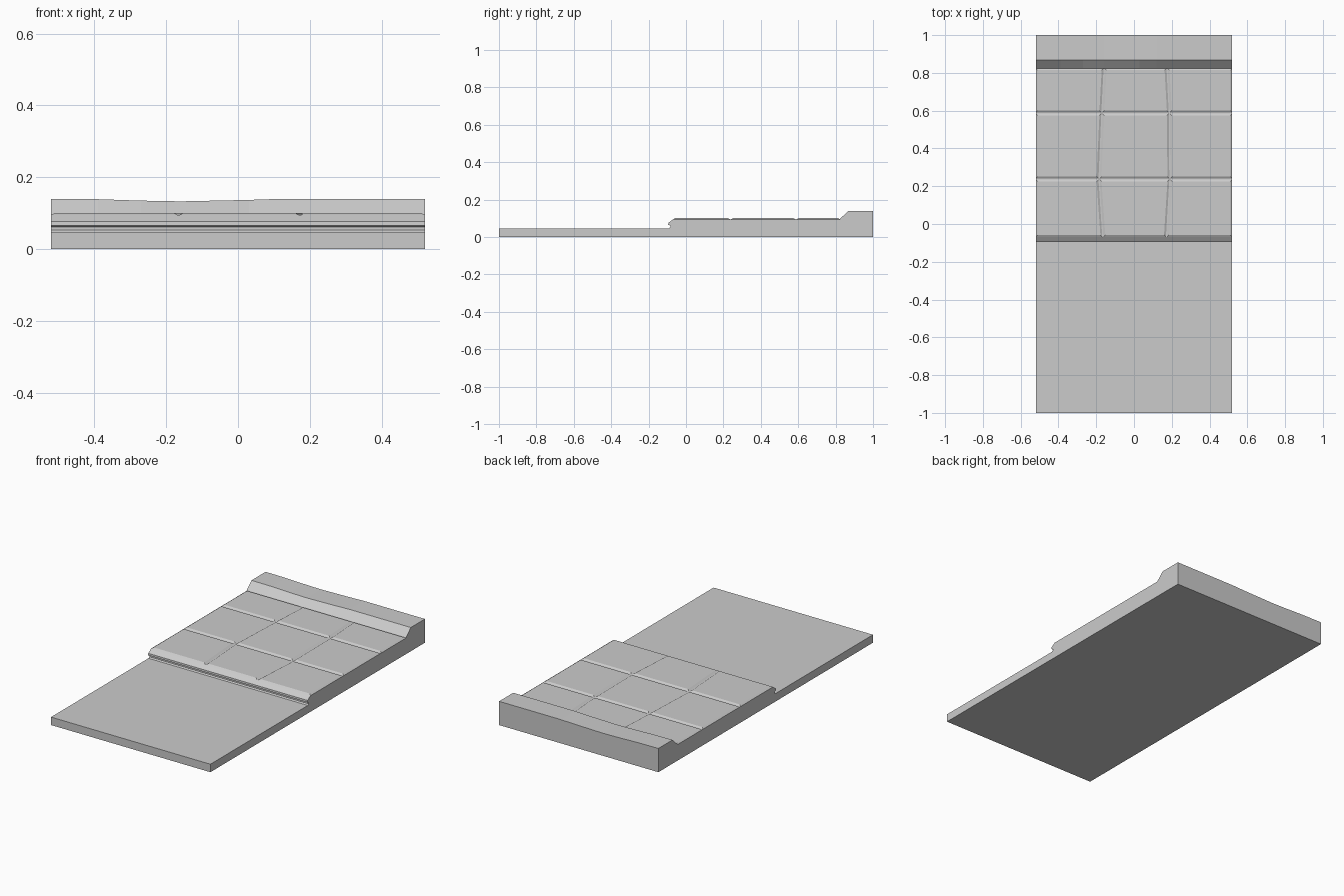
import bpy, bmesh

if "Cube" in bpy.data.objects:
    bpy.data.objects.remove(bpy.data.objects["Cube"])

HALF = 0.52
FLOOR = 0.095   # bottom of the paving joints
TOP = 0.101     # paving surface


def make_object(name, bm):
    bmesh.ops.recalc_face_normals(bm, faces=bm.faces)
    mesh = bpy.data.meshes.new(name)
    bm.to_mesh(mesh)
    bm.free()
    obj = bpy.data.objects.new(name, mesh)
    bpy.context.collection.objects.link(obj)
    return obj


def loft(name, profile, stations, crest=()):
    """Sweep a (y, z) profile along x; crest points sag by the station's amount."""
    bm = bmesh.new()
    rings = [[bm.verts.new((x, y, z - (sag if i in crest else 0)))
              for i, (y, z) in enumerate(profile)] for x, sag in stations]
    n = len(profile)
    for a, b in zip(rings, rings[1:]):
        for i in range(n):
            j = (i + 1) % n
            bm.faces.new((a[i], a[j], b[j], b[i]))
    bm.faces.new(rings[0])
    bm.faces.new(rings[-1])
    return make_object(name, bm)


# Road slab, overhanging kerb, pavement bed and raised back ledge in one profile
profile = [(-1, 0), (1, 0), (1, 0.14), (0.868, 0.14), (0.825, FLOOR + 0.004),
           (0.822, FLOOR), (-0.068, FLOOR), (-0.094, 0.077), (-0.095, 0.066),
           (-0.084, 0.061), (-0.084, 0.053), (-0.092, 0.047), (-1, 0.047)]
sag = [(-HALF, 0), (-0.39, 0.001), (-0.27, 0.005), (-0.16, 0.007),
       (0.03, 0.003), (0.12, 0), (HALF, 0)]
loft("street_and_kerb_base", profile, sag, crest=(2, 3))

# Paving slabs: bevelled tiles with slightly crooked joints along y
ys = [-0.068, 0.238, 0.588, 0.824]
joints = [[-HALF] * 4, [-0.165, -0.185, -0.17, -0.158],
          [0.172, 0.19, 0.187, 0.175], [HALF] * 4]
GAP, BEVEL = 0.003, 0.01


def paving_slab(col, row):
    bm = bmesh.new()

    def ring(inset, z):
        left, right = joints[col], joints[col + 1]
        il = inset if col else inset - GAP
        ir = inset if col < 2 else inset - GAP
        f = inset if row else inset - GAP
        b = inset if row < 2 else inset - GAP
        y0, y1 = ys[row] + f, ys[row + 1] - b
        return [bm.verts.new(p) for p in (
            (left[row] + il, y0, z), (right[row] - ir, y0, z),
            (right[row + 1] - ir, y1, z), (left[row + 1] + il, y1, z))]

    low, high = ring(GAP, FLOOR), ring(GAP + BEVEL, TOP)
    bm.faces.new(low)
    bm.faces.new(high)
    for i in range(4):
        j = (i + 1) % 4
        bm.faces.new((low[i], low[j], high[j], high[i]))
    return make_object(f"paving_slab_{row}_{col}", bm)


for row in range(3):
    for col in range(3):
        paving_slab(col, row)
